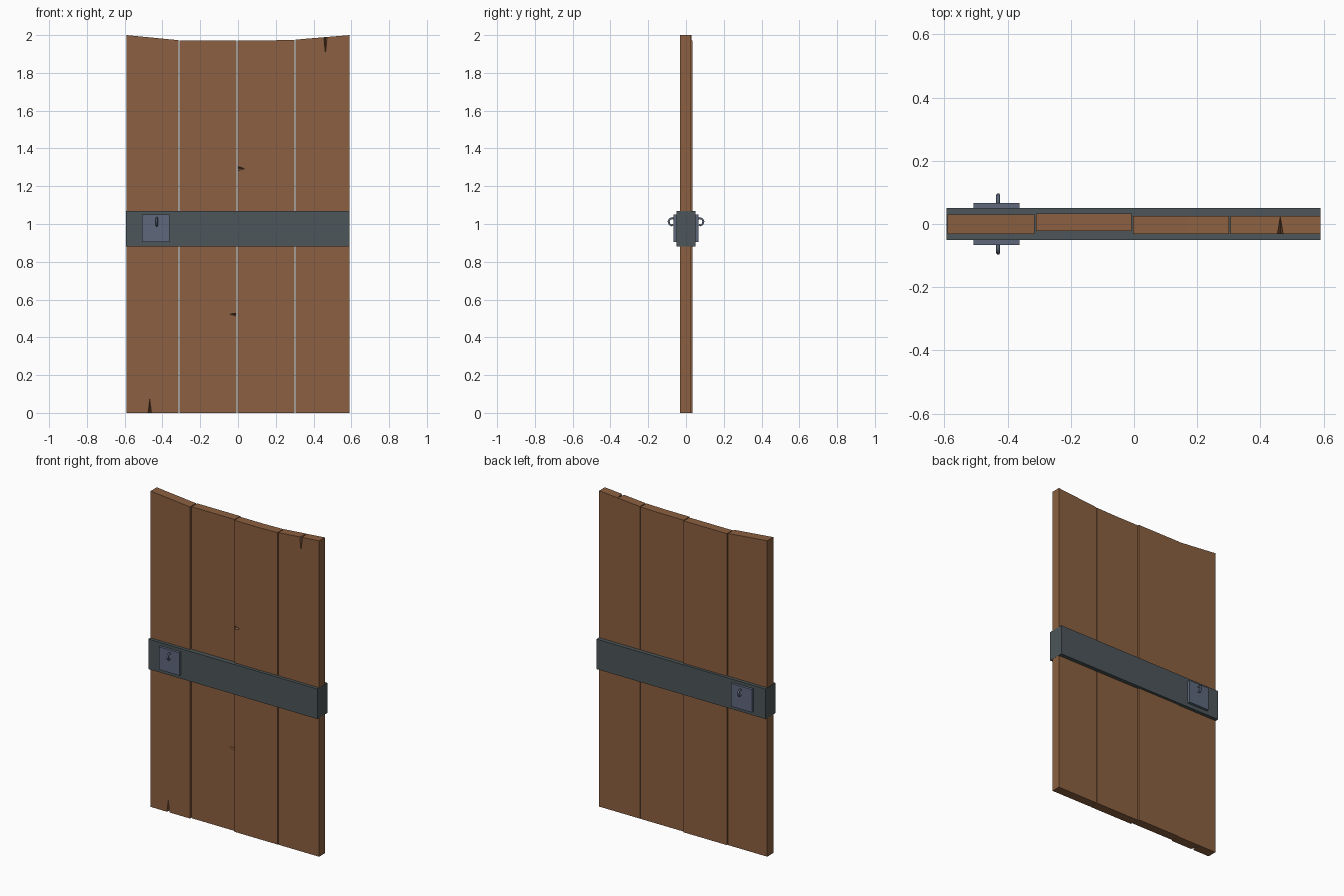
import bpy, bmesh
from mathutils import Vector

if "Cube" in bpy.data.objects:
    bpy.data.objects.remove(bpy.data.objects["Cube"])


def material(name, color):
    m = bpy.data.materials.new(name)
    m.diffuse_color = (*color, 1)
    m.use_nodes = True
    m.node_tree.nodes["Principled BSDF"].inputs["Base Color"].default_value = m.diffuse_color
    return m


WOOD = material("brown wood", (0.26, 0.118, 0.052))
IRON = material("dark iron", (0.074, 0.093, 0.1))
STEEL = material("blue steel", (0.112, 0.139, 0.2))


def add_mesh(name, bm, mat):
    bmesh.ops.recalc_face_normals(bm, faces=bm.faces)
    me = bpy.data.meshes.new(name)
    bm.to_mesh(me)
    bm.free()
    if mat:
        me.materials.append(mat)
    ob = bpy.data.objects.new(name, me)
    bpy.context.collection.objects.link(ob)
    return ob


def slab(name, profile, y0, y1, mat):
    """Extrude an (x, z) outline from y0 to y1."""
    bm = bmesh.new()
    face = bm.faces.new([bm.verts.new((x, y0, z)) for x, z in profile])
    ext = bmesh.ops.extrude_face_region(bm, geom=[face])
    verts = [v for v in ext["geom"] if isinstance(v, bmesh.types.BMVert)]
    bmesh.ops.translate(bm, verts=verts, vec=(0, y1 - y0, 0))
    return add_mesh(name, bm, mat)


def crack(plank, mouth, tip, width, y_front, y_back):
    """Cut a tapering split from the plank edge into its front."""
    m, t = Vector((mouth[0], y_front, mouth[1])), Vector((tip[0], y_front, tip[1]))
    along = (t - m).normalized()
    side = along.cross(Vector((0, 1, 0))) * width
    back = Vector((m.x, y_back, m.z))
    bm = bmesh.new()
    for p in (m + side, m - side, t, back):
        for push in (Vector(), -0.02 * along, Vector((0, -0.02, 0))):
            bm.verts.new(p + push)
    hull = bmesh.ops.convex_hull(bm, input=bm.verts)
    loose = [v for v in bm.verts if not v.link_faces]
    bmesh.ops.delete(bm, geom=loose, context="VERTS")
    cutter = add_mesh("crack_cutter", bm, None)
    cutter.hide_render = True
    mod = plank.modifiers.new("crack", "BOOLEAN")
    mod.object, mod.operation, mod.solver = cutter, "DIFFERENCE", "EXACT"
    bpy.context.view_layer.objects.active = plank
    bpy.ops.object.modifier_apply(modifier=mod.name)
    bpy.data.objects.remove(cutter)


# Planks: side x range, top outline, thickness range
planks = []
for x0, x1, top, y0, y1 in (
    (-0.59, -0.315, [(-0.315, 1.973), (-0.59, 2.0)], -0.031, 0.03),
    (-0.31, -0.008, [(-0.008, 1.972), (-0.31, 1.972)], -0.022, 0.034),
    (-0.003, 0.3, [(0.3, 1.975), (0.17, 1.972), (-0.003, 1.972)], -0.032, 0.026),
    (0.305, 0.59, [(0.59, 2.0), (0.305, 1.976)], -0.031, 0.026),
):
    planks.append(slab("plank", [(x0, 0), (x1, 0)] + top, y0, y1, WOOD))

# Splits in the wood
crack(planks[0], (-0.467, 0), (-0.467, 0.075), 0.009, -0.031, 0.02)
crack(planks[1], (-0.008, 0.52), (-0.045, 0.523), 0.008, -0.022, 0.015)
crack(planks[2], (-0.003, 1.293), (0.037, 1.293), 0.012, -0.032, 0.015)
crack(planks[3], (0.463, 1.989), (0.463, 1.9), 0.009, -0.031, 0.022)

# Iron band around the middle
slab("iron_band", [(-0.593, 0.88), (0.591, 0.88), (0.591, 1.07), (-0.593, 1.07)],
     -0.051, 0.051, IRON)

# Lock plate and ring handle on both faces
for s, label in ((-1, "front"), (1, "back")):
    slab(label + "_lock_plate",
         [(-0.508, 0.905), (-0.363, 0.905), (-0.363, 1.05), (-0.508, 1.05)],
         *sorted((s * 0.045, s * 0.067)), STEEL)
    path = [(0.06, 1.027), (0.074, 1.031), (0.086, 1.026), (0.092, 1.013),
            (0.088, 1.0), (0.078, 0.993), (0.069, 0.997)]
    cu = bpy.data.curves.new(label + "_handle", "CURVE")
    cu.dimensions = "3D"
    cu.bevel_depth, cu.bevel_resolution, cu.use_fill_caps = 0.006, 1, True
    sp = cu.splines.new("POLY")
    sp.points.add(len(path) - 1)
    for pt, (y, z) in zip(sp.points, path):
        pt.co = (-0.43, s * y, z, 1)
    cu.materials.append(STEEL)
    ob = bpy.data.objects.new(label + "_handle", cu)
    bpy.context.collection.objects.link(ob)
    bpy.ops.object.select_all(action="DESELECT")
    ob.select_set(True)
    bpy.context.view_layer.objects.active = ob
    bpy.ops.object.convert(target="MESH")
